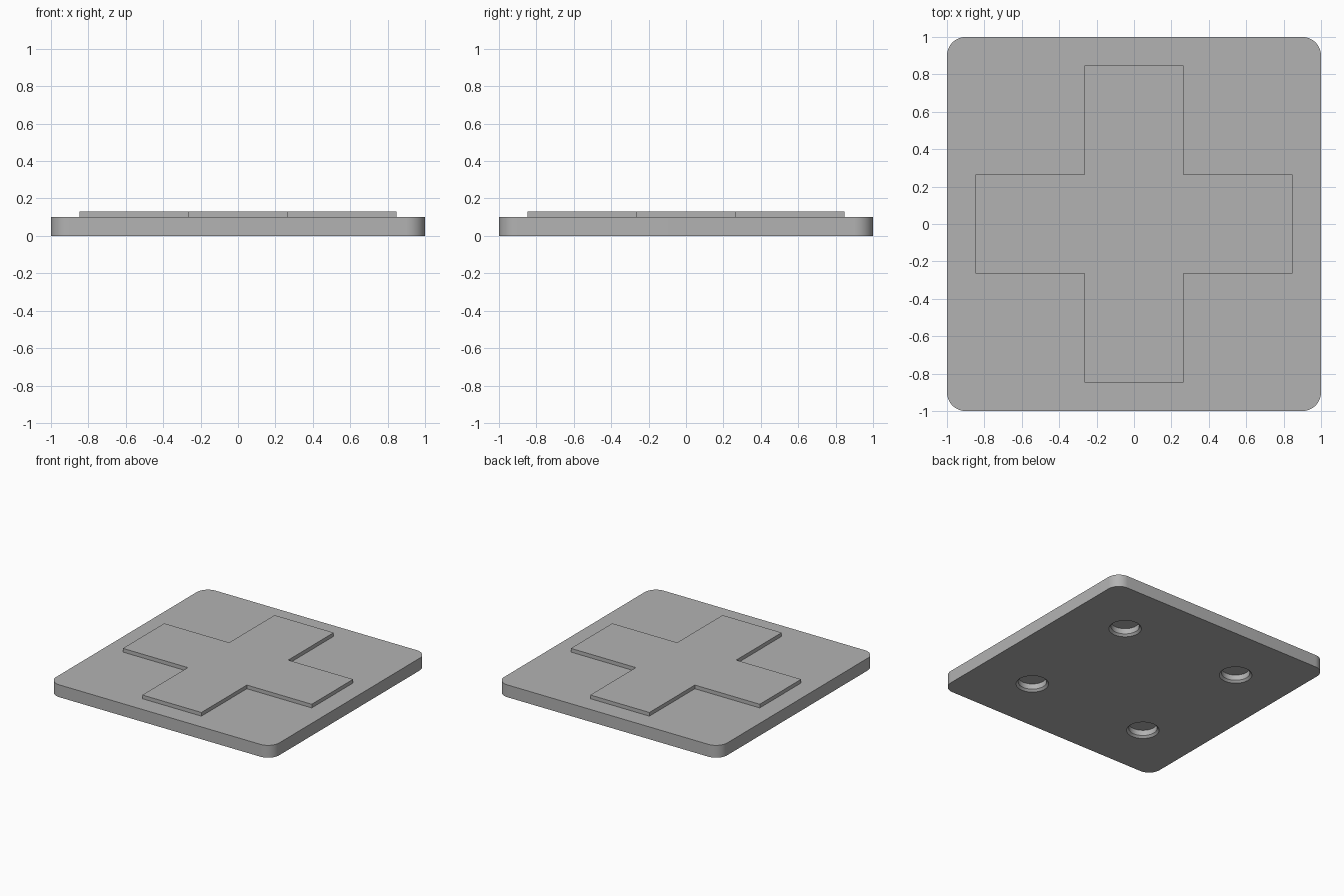
import bpy, bmesh
from math import pi, cos, sin, radians

default = bpy.data.objects.get("Cube")
if default:
    bpy.data.objects.remove(default, do_unlink=True)

BASE_H, TOP_H = 0.10, 0.13
HOLE_POS = 0.53

grey = bpy.data.materials.new("plain grey")
grey.use_nodes = True
grey.diffuse_color = (0.45, 0.45, 0.45, 1)
grey.node_tree.nodes["Principled BSDF"].inputs["Base Color"].default_value = (0.45, 0.45, 0.45, 1)


def make_object(name, bm):
    bmesh.ops.recalc_face_normals(bm, faces=bm.faces)
    mesh = bpy.data.meshes.new(name)
    bm.to_mesh(mesh)
    bm.free()
    mesh.materials.append(grey)
    obj = bpy.data.objects.new(name, mesh)
    bpy.context.collection.objects.link(obj)
    return obj


def prism(name, outline, z0, z1):
    bm = bmesh.new()
    face = bm.faces.new([bm.verts.new((x, y, z0)) for x, y in outline])
    ext = bmesh.ops.extrude_face_region(bm, geom=[face], use_keep_orig=True)
    top = [v for v in ext["geom"] if isinstance(v, bmesh.types.BMVert)]
    bmesh.ops.translate(bm, vec=(0, 0, z1 - z0), verts=top)
    return make_object(name, bm)


def lathe_rings(bm, cx, cy, profile, sides=48):
    """Closed solid of revolution from (radius, height) pairs."""
    rings = [[bm.verts.new((cx + r * cos(2 * pi * i / sides),
                            cy + r * sin(2 * pi * i / sides), z))
              for i in range(sides)] for r, z in profile]
    for a, b in zip(rings, rings[1:]):
        for i in range(sides):
            j = (i + 1) % sides
            bm.faces.new((a[i], a[j], b[j], b[i]))
    bm.faces.new(rings[0])
    bm.faces.new(rings[-1])


# Base plate with rounded corners
radius, steps = 0.1, 12
outline = []
for k, (sx, sy) in enumerate([(1, 1), (-1, 1), (-1, -1), (1, -1)]):
    for i in range(steps + 1):
        a = (k + i / steps) * pi / 2
        outline.append((sx * (1 - radius) + radius * cos(a),
                        sy * (1 - radius) + radius * sin(a)))
base = prism("base_plate", outline, 0, BASE_H)

# Four chamfered blind holes in the underside
bm = bmesh.new()
for sx in (-1, 1):
    for sy in (-1, 1):
        lathe_rings(bm, sx * HOLE_POS, sy * HOLE_POS,
                    [(0.14, -0.02), (0.104, 0.016), (0.104, 0.06)])
cutter = make_object("hole_cutter", bm)
cutter.hide_render = True
cut = base.modifiers.new("holes", 'BOOLEAN')
cut.operation = 'DIFFERENCE'
cut.solver = 'EXACT'
cut.object = cutter
bpy.context.view_layer.objects.active = base
base.select_set(True)
bpy.ops.object.modifier_apply(modifier=cut.name)
bpy.data.objects.remove(cutter, do_unlink=True)
bpy.ops.object.shade_smooth_by_angle(angle=radians(30))

# Raised cross on the top
L, W = 0.847, 0.265
arm = [(L, -W), (L, W), (W, W)]
cross = []
for k in range(4):
    c, s = [(1, 0), (0, 1), (-1, 0), (0, -1)][k]
    cross += [(x * c - y * s, x * s + y * c) for x, y in arm]
prism("raised_cross", cross, BASE_H, TOP_H)
